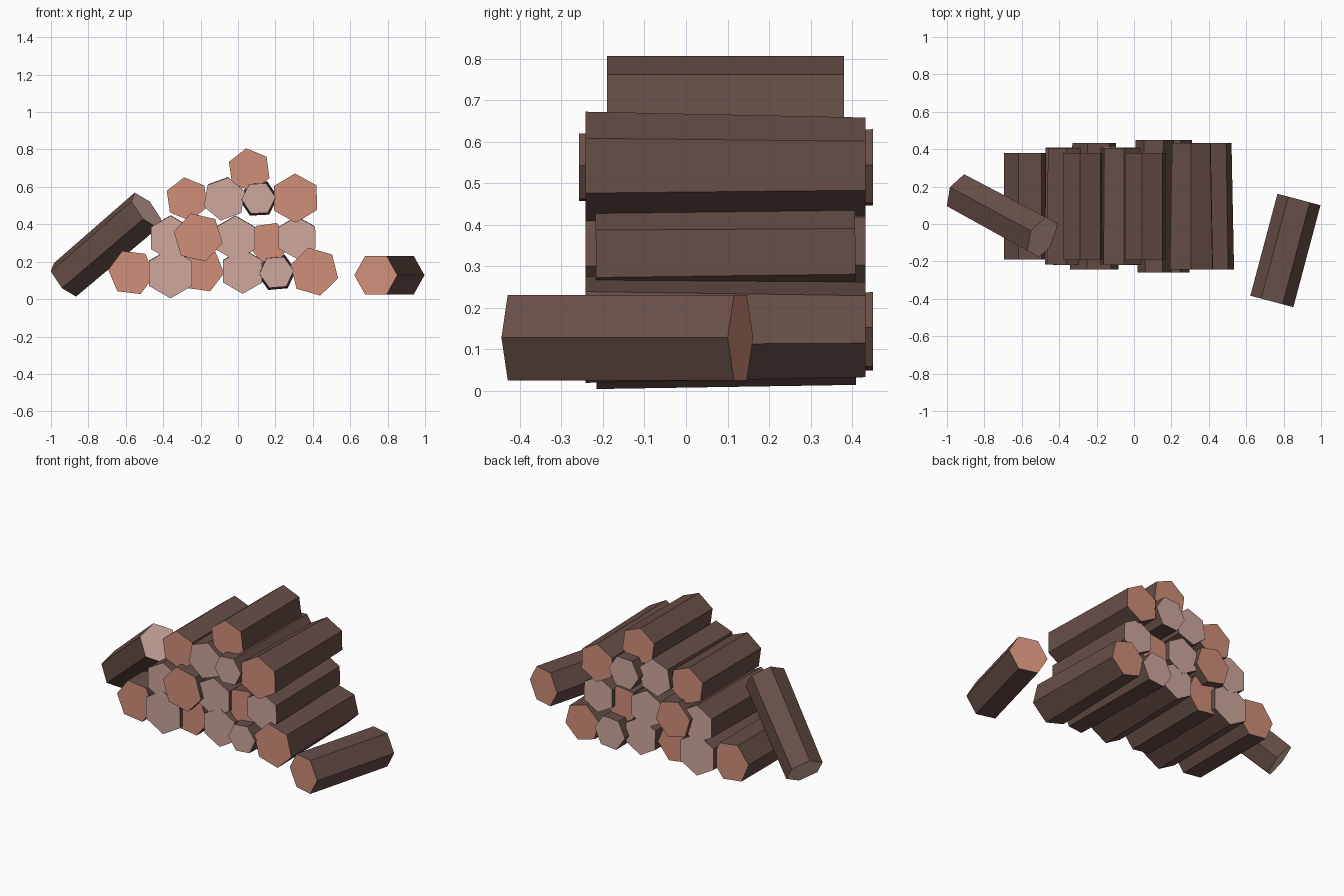
import bpy, bmesh, math
from mathutils import Vector

if "Cube" in bpy.data.objects:
    bpy.data.objects.remove(bpy.data.objects["Cube"])


def material(name, rgb):
    m = bpy.data.materials.new(name)
    lin = [((c / 255 + 0.055) / 1.055) ** 2.4 for c in rgb]
    m.diffuse_color = (*lin, 1)
    m.use_nodes = True
    m.node_tree.nodes["Principled BSDF"].inputs["Base Color"].default_value = m.diffuse_color
    return m


BARK = material("dark bark", (103, 78, 71))
ORANGE = material("orange cut wood", (208, 143, 121))
PALE = material("pale cut wood", (207, 168, 157))


def log(name, start, end, r0, r1, angle, cut):
    """Six-sided log between two points, bark sides and cut-wood ends."""
    start, end = Vector(start), Vector(end)
    d = (end - start).normalized()
    u = d.cross(Vector((0, 0, 1))).normalized()
    v = u.cross(d)
    bm = bmesh.new()
    rings = []
    for p, r in ((start, r0), (end, r1)):
        ring = []
        for i in range(6):
            a = math.radians(angle + 60 * i)
            ring.append(bm.verts.new(p + u * (r * math.cos(a)) + v * (r * math.sin(a))))
        rings.append(ring)
    for ring in rings:
        bm.faces.new(ring).material_index = 1
    for i in range(6):
        j = (i + 1) % 6
        bm.faces.new((rings[0][i], rings[0][j], rings[1][j], rings[1][i]))
    bmesh.ops.recalc_face_normals(bm, faces=bm.faces)
    mesh = bpy.data.meshes.new(name)
    bm.to_mesh(mesh)
    bm.free()
    mesh.materials.append(BARK)
    mesh.materials.append(cut)
    ob = bpy.data.objects.new(name, mesh)
    bpy.context.collection.objects.link(ob)


# log kinds: front y, back y, change of radius, rise, cut colour
KINDS = {
    "plain": (-0.19, 0.38, 0.0, 0.0, ORANGE),
    "pale": (-0.217, 0.408, -0.004, 0.006, PALE),
    "thin": (-0.258, 0.45, 0.012, 0.0, PALE),
    "thick": (-0.242, 0.432, -0.014, 0.0, ORANGE),
}

# stacked logs: kind, x, z, radius, rotation
STACK = [
    # bottom row
    ("plain", -0.57, 0.142, 0.125, 53),
    ("pale", -0.361, 0.137, 0.133, 30),
    ("plain", -0.195, 0.155, 0.122, 52),
    ("pale", 0.025, 0.148, 0.12, 30),
    ("thin", 0.206, 0.143, 0.092, 5),
    ("thick", 0.408, 0.147, 0.132, 44),
    # second row
    ("pale", -0.36, 0.326, 0.12, 30),
    ("thick", -0.213, 0.33, 0.134, 47),
    ("pale", -0.014, 0.325, 0.12, 30),
    ("plain", 0.165, 0.303, 0.112, 8),
    ("pale", 0.315, 0.328, 0.114, 31),
    # third row
    ("plain", -0.272, 0.535, 0.117, 38),
    ("pale", -0.073, 0.535, 0.117, 20),
    ("thin", 0.11, 0.538, 0.091, 3),
    ("thick", 0.307, 0.54, 0.132, 31),
    # top log
    ("plain", 0.06, 0.69, 0.117, 38),
]
for i, (kind, x, z, r, ang) in enumerate(STACK):
    y0, y1, dr, rise, cut = KINDS[kind]
    log(f"stacked_log_{i + 1}", (x, y0, z), (x, y1, z + rise), r, r + dr, ang, cut)

# log leaning on the left of the stack, and a loose one on the right
log("leaning_log", (-0.925, 0.165, 0.103), (-0.49, -0.07, 0.475), 0.112, 0.118, 30, PALE)
log("loose_log", (0.737, -0.414, 0.128), (0.882, 0.131, 0.128), 0.119, 0.119, 0, ORANGE)
